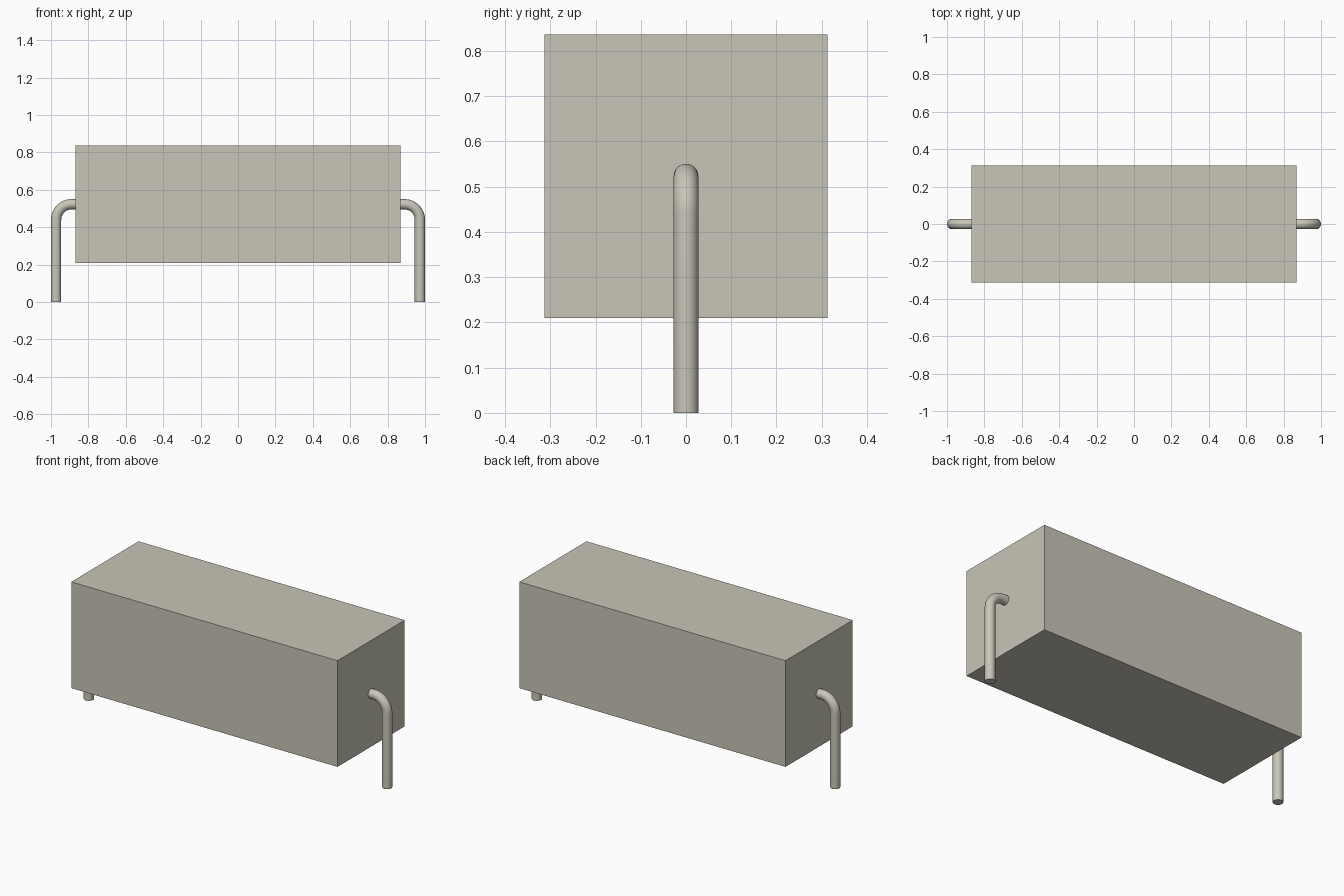
import bpy
import bmesh
import math
from mathutils import Vector

if "Cube" in bpy.data.objects:
    bpy.data.objects.remove(bpy.data.objects["Cube"])

# Body and lead dimensions
HALF_X, HALF_Y, BOTTOM, TOP = 0.868, 0.313, 0.21, 0.836
RADIUS, BEND = 0.0275, 0.083
LEAD_X, LEAD_Z = 1 - RADIUS, (BOTTOM + TOP) / 2
SIDES, BEND_STEPS = 32, 16

# Single warm grey material
grey = bpy.data.materials.new("warm_grey")
colour = (0.58, 0.56, 0.475, 1)
grey.use_nodes = True
grey.diffuse_color = colour
grey.node_tree.nodes["Principled BSDF"].inputs["Base Color"].default_value = colour


def add_object(name, bm):
    bmesh.ops.recalc_face_normals(bm, faces=bm.faces)
    mesh = bpy.data.meshes.new(name)
    bm.to_mesh(mesh)
    bm.free()
    mesh.materials.append(grey)
    obj = bpy.data.objects.new(name, mesh)
    bpy.context.collection.objects.link(obj)
    return obj


def make_lead(name, side):
    """Sweep a round section up the leg, round the bend and into the body."""
    # Each station is a centre (x, z) and the angle of its outward direction
    stations = [(LEAD_X, 0, 0)]
    for i in range(BEND_STEPS + 1):
        a = math.pi / 2 * i / BEND_STEPS
        stations.append((LEAD_X - BEND + BEND * math.cos(a),
                         LEAD_Z - BEND + BEND * math.sin(a), a))
    stations.append((HALF_X - 0.01, LEAD_Z, math.pi / 2))

    bm = bmesh.new()
    rings = []
    for x, z, a in stations:
        outward = Vector((math.cos(a), 0, math.sin(a)))
        ring = []
        for k in range(SIDES):
            t = 2 * math.pi * k / SIDES
            p = Vector((x, 0, z)) + RADIUS * (
                outward * math.cos(t) + Vector((0, 1, 0)) * math.sin(t))
            ring.append(bm.verts.new((side * p.x, p.y, p.z)))
        rings.append(ring)
    for r, s in zip(rings, rings[1:]):
        for k in range(SIDES):
            n = (k + 1) % SIDES
            bm.faces.new((r[k], r[n], s[n], s[k]))
    bm.faces.new(rings[0])
    bm.faces.new(rings[-1])

    obj = add_object(name, bm)
    bpy.ops.object.select_all(action="DESELECT")
    obj.select_set(True)
    bpy.context.view_layer.objects.active = obj
    bpy.ops.object.shade_smooth_by_angle(angle=math.radians(30))


# Rectangular body
bm = bmesh.new()
bmesh.ops.create_cube(bm, size=1)
bmesh.ops.scale(bm, vec=(2 * HALF_X, 2 * HALF_Y, TOP - BOTTOM), verts=bm.verts)
bmesh.ops.translate(bm, vec=(0, 0, LEAD_Z), verts=bm.verts)
add_object("body", bm)

# Bent wire leads at both ends
make_lead("left_lead", 1)
make_lead("right_lead", -1)
